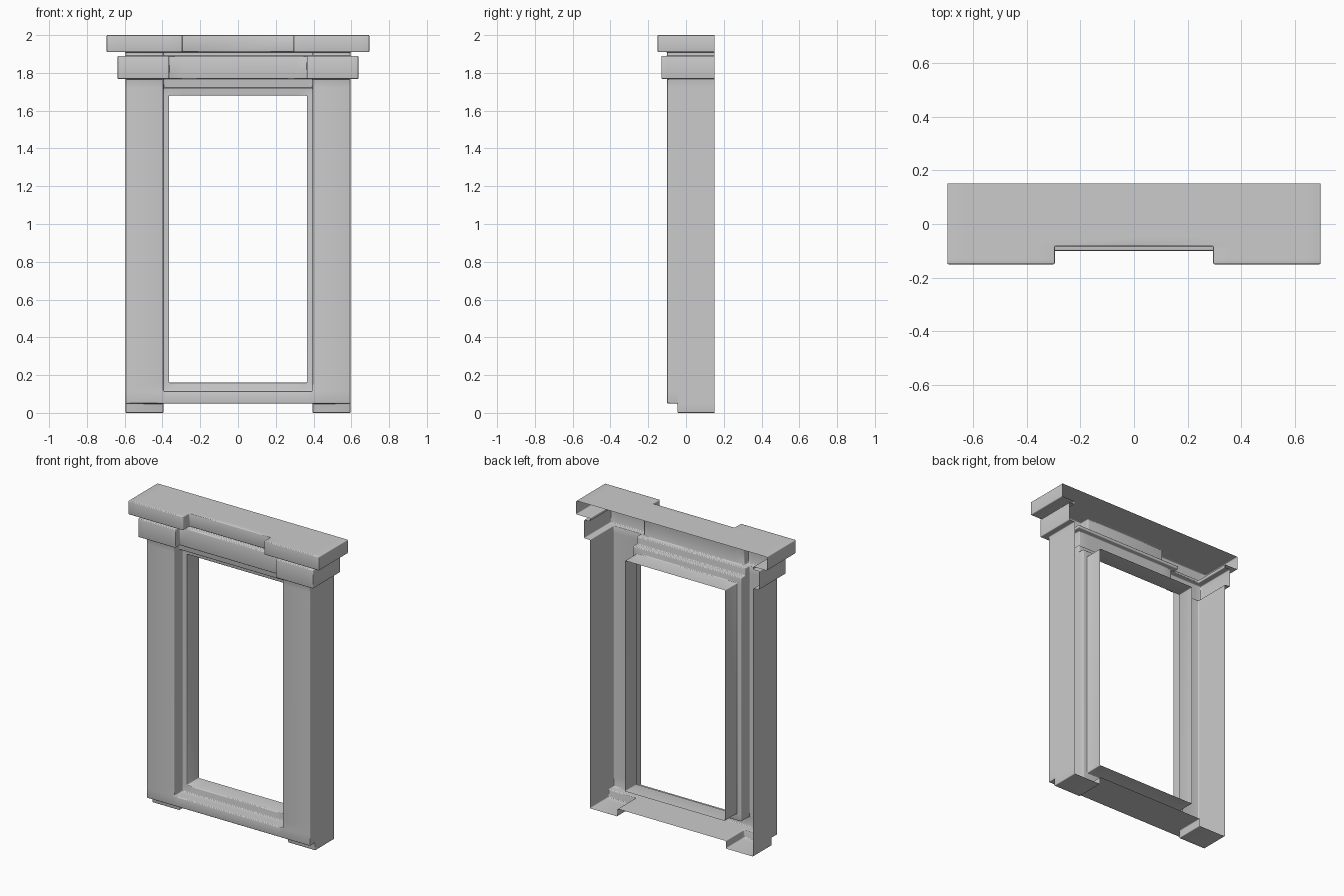
import bpy, bmesh, math

if "Cube" in bpy.data.objects:
    bpy.data.objects.remove(bpy.data.objects["Cube"])

BACK = 0.15      # open back plane
REVEAL = 0.115   # rear end of the opening's reveal

# Each region: inner |x|, outer |x|, bottom z, top z, y of its front face.
# Later regions override earlier ones; both sides are mirrored through |x|.
REGIONS = [
    (0.395, 0.595, 0.00, 0.05, -0.045),   # pilaster feet
    (0.395, 0.595, 0.05, 1.91, -0.10),    # pilasters and neck blocks
    (0.0, 0.395, 0.05, 0.115, -0.10),     # sill, flush with pilasters
    (0.0, 0.395, 0.115, 1.72, -0.01),     # stepped inner frame
    (0.0, 0.395, 1.72, 1.91, -0.05),      # recessed lintel and neck
    (0.0, 0.365, 0.16, 1.68, REVEAL),     # through opening
    (0.0, 0.365, 1.768, 1.89, -0.083),    # capital centre
    (0.365, 0.637, 1.768, 1.89, -0.13),   # capital end blocks
    (0.0, 0.295, 1.91, 2.00, -0.083),     # cornice centre
    (0.295, 0.695, 1.91, 2.00, -0.15),    # cornice end blocks
]


def depth(x, z):
    d = BACK
    for x0, x1, z0, z1, y in REGIONS:
        if x0 < abs(x) < x1 and z0 < z < z1:
            d = y
    return d


def build_shell(name):
    half = {v for r in REGIONS for v in r[:2]}
    xs = sorted({s * v for v in half for s in (-1, 1)})
    zs = sorted({v for r in REGIONS for v in r[2:4]})
    ys = sorted({r[4] for r in REGIONS} | {BACK})
    bm = bmesh.new()
    cache = {}

    def vert(*p):
        key = tuple(round(c, 4) + 0.0 for c in p)
        if key not in cache:
            cache[key] = bm.verts.new(key)
        return cache[key]

    def face(pts, flip=False):
        vs = [vert(*p) for p in pts]
        bm.faces.new(vs[::-1] if flip else vs)

    def cell(i, k):
        if 0 <= i < len(xs) - 1 and 0 <= k < len(zs) - 1:
            return depth((xs[i] + xs[i + 1]) / 2, (zs[k] + zs[k + 1]) / 2)
        return BACK

    def steps(a, b):
        lo, hi = min(a, b), max(a, b)
        return [(p, q) for p, q in zip(ys, ys[1:]) if p >= lo and q <= hi]

    for i in range(len(xs)):
        for k in range(len(zs)):
            d = cell(i, k)
            x, z = xs[i], zs[k]
            # front face of the cell
            if d < REVEAL:
                X, Z = xs[i + 1], zs[k + 1]
                face([(x, d, z), (X, d, z), (X, d, Z), (x, d, Z)])
            # side wall towards the left neighbour
            if k < len(zs) - 1:
                n, Z = cell(i - 1, k), zs[k + 1]
                for p, q in steps(d, n):
                    face([(x, q, z), (x, p, z), (x, p, Z), (x, q, Z)], n < d)
            # horizontal wall towards the neighbour below
            if i < len(xs) - 1:
                n, X = cell(i, k - 1), xs[i + 1]
                for p, q in steps(d, n):
                    face([(x, q, z), (X, q, z), (X, p, z), (x, p, z)], n < d)

    bmesh.ops.dissolve_limit(bm, angle_limit=0.01, verts=bm.verts[:], edges=bm.edges[:])
    mesh = bpy.data.meshes.new(name)
    bm.to_mesh(mesh)
    bm.free()
    obj = bpy.data.objects.new(name, mesh)
    bpy.context.collection.objects.link(obj)
    return obj


# Window surround: one open-backed shell with softened edges
surround = build_shell("window_surround")
bev = surround.modifiers.new("soft_edges", 'BEVEL')
bev.width = 0.008
bev.segments = 3
bev.limit_method = 'ANGLE'
bev.angle_limit = math.radians(40)

bpy.context.view_layer.objects.active = surround
surround.select_set(True)
bpy.ops.object.modifier_apply(modifier=bev.name)
bpy.ops.object.shade_smooth_by_angle(angle=math.radians(40))
